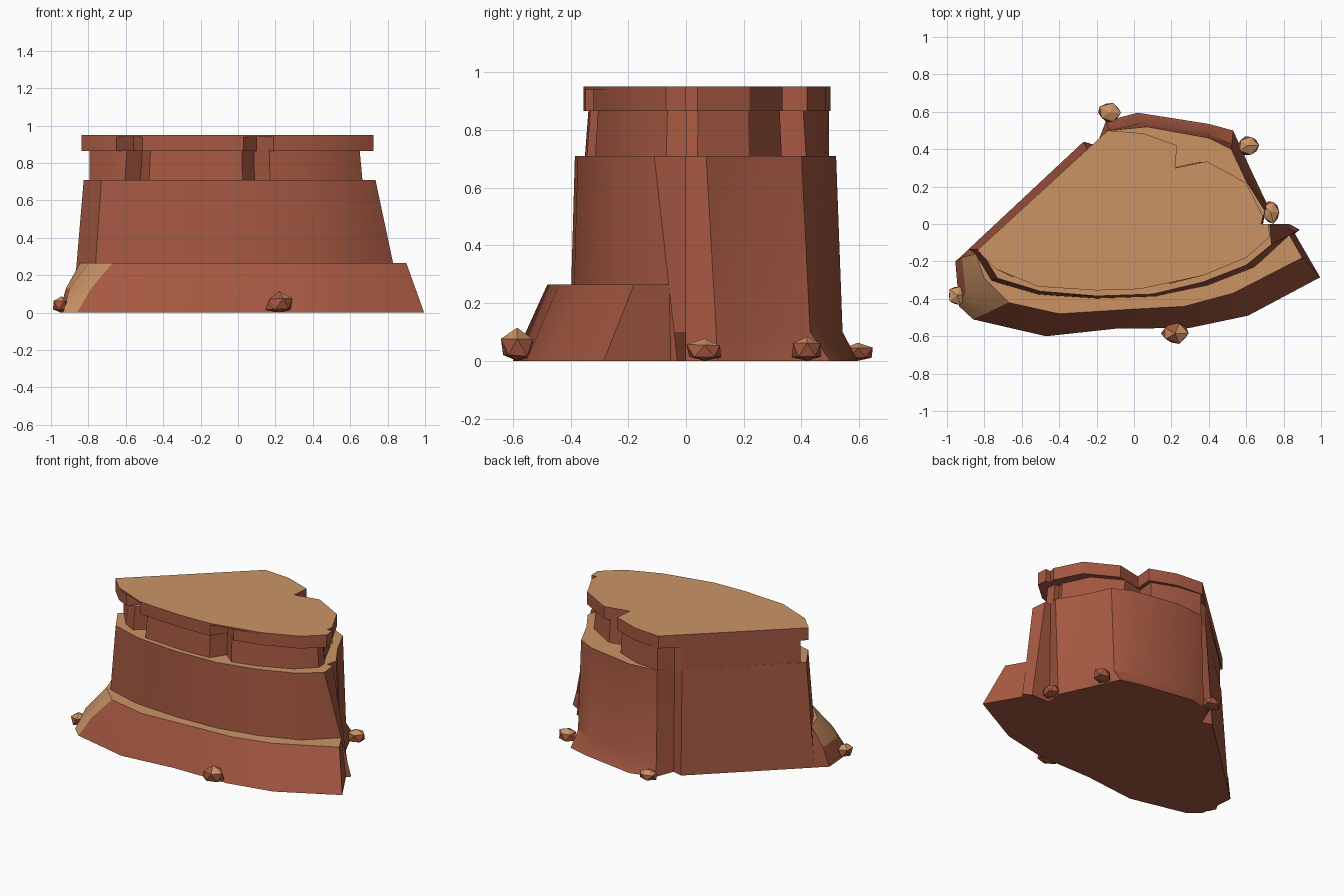
import bpy, bmesh, random, math
from mathutils import Vector

if "Cube" in bpy.data.objects:
    bpy.data.objects.remove(bpy.data.objects["Cube"])

random.seed(4)


def material(name, rgb):
    m = bpy.data.materials.new(name)
    m.diffuse_color = (*rgb, 1)
    m.use_nodes = True
    m.node_tree.nodes["Principled BSDF"].inputs["Base Color"].default_value = m.diffuse_color
    return m


RED = material("red rock", (0.38, 0.098, 0.053))
TAN = material("tan sand top", (0.60, 0.295, 0.13))


def finish(name, bm, tan_limit):
    """Make an object; faces pointing up more than tan_limit become tan."""
    bmesh.ops.recalc_face_normals(bm, faces=bm.faces)
    bm.normal_update()
    for f in bm.faces:
        f.material_index = 1 if f.normal.z > tan_limit else 0
    me = bpy.data.meshes.new(name)
    bm.to_mesh(me)
    bm.free()
    me.materials.append(RED)
    me.materials.append(TAN)
    ob = bpy.data.objects.new(name, me)
    bpy.context.collection.objects.link(ob)
    return ob


def loft(name, rings, tan_limit=0.9):
    """Closed solid through (outline, height) rings of equal point count."""
    bm = bmesh.new()
    vs = [[bm.verts.new((x, y, z)) for x, y in pts] for pts, z in rings]
    n = len(vs[0])
    for a, b in zip(vs, vs[1:]):
        for i in range(n):
            j = (i + 1) % n
            bm.faces.new((a[i], a[j], b[j], b[i]))
    bm.faces.new(vs[0][::-1])
    bm.faces.new(vs[-1])
    ob = finish(name, bm, tan_limit)
    bpy.ops.object.select_all(action='DESELECT')
    ob.select_set(True)
    bpy.context.view_layer.objects.active = ob
    bpy.ops.object.shade_smooth_by_angle(angle=math.radians(28))
    return ob


def scaled(pts, sx, sy, cx=-0.06, cy=0.07):
    return [(cx + (x - cx) * sx, cy + (y - cy) * sy) for x, y in pts]


def blend(a, b, t):
    return (a[0] + (b[0] - a[0]) * t, a[1] + (b[1] - a[1]) * t)


# Main cliff body, with vertical grooves on the right and back left
body_top = [(-.825, -.135), (-.73, -.29), (-.5, -.36), (-.2, -.385),
            (.1, -.375), (.37, -.31), (.6, -.22), (.735, -.11), (.725, 0),
            (.68, 0), (.70, .07), (.6, .23), (.52, .40), (.4, .46),
            (.07, .52), (-.13, .50), (-.2, .41), (-.25, .40)]
body_base = [(-.885, -.135), (-.78, -.31), (-.52, -.385), (-.2, -.405),
             (.12, -.395), (.4, -.34), (.66, -.24), (.885, -.03), (.83, 0),
             (.69, 0), (.71, .11), (.62, .3), (.53, .50), (.4, .535),
             (.02, .595), (-.15, .55), (-.2, .42), (-.27, .44)]
body_mid = [blend(a, b, 0.7 if 11 <= i <= 15 else 0.14)
            for i, (a, b) in enumerate(zip(body_base, body_top))]
loft("cliff_body", [(body_base, 0), (body_mid, 0.1), (body_top, 0.71)])

# Front skirt ledge with a chipped, bulging left end
skirt_base = [(-.955, -.20), (-.935, -.44), (-.86, -.51), (-.47, -.60),
              (-.1, -.56), (.3, -.555), (.61, -.49), (.995, -.285),
              (.83, 0), (.3, -.1), (-.85, -.105)]
skirt_top = [(-.845, -.16), (-.80, -.29), (-.67, -.42), (-.4, -.48),
             (0, -.455), (.27, -.44), (.53, -.37), (.9, -.18),
             (.82, -.04), (.3, -.1), (-.80, -.105)]
skirt_mid = [blend(a, b, 0.49) for a, b in zip(skirt_base, skirt_top)]
skirt_mid[:3] = [(-.92, -.18), (-.90, -.37), (-.785, -.475)]
loft("front_skirt", [(skirt_base, 0), (skirt_mid, .13), (skirt_top, .265)],
     0.5)

# Cap outline pieces: the front notches are left out of the thin lid
left_notch = [(-.65, -.285), (-.56, -.21), (-.51, -.335)]
front_notch = [(.03, -.348), (.10, -.25), (.19, -.32)]


def cap_outline(front_notches):
    pts = [(-.838, -.14), (-.74, -.24)]
    pts += left_notch if front_notches else [(-.51, -.335)]
    pts += [(-.2, -.355)]
    pts += front_notch if front_notches else [(.03, -.348)]
    pts += [(.37, -.275), (.6, -.18), (.725, -.07), (.72, 0), (.68, 0),
            (.69, .04), (.6, .22), (.39, .335), (.22, .30), (.23, .42),
            (.05, .485), (-.14, .50)]
    return pts


notched = cap_outline(True)
lid = cap_outline(False)
# The tier runs flush with the long back-left wall and keeps its groove
flush = [(-.13, .495), (-.2, .41), (-.25, .40), (-.795, -.11)]
loft("upper_tier", [(scaled(notched[1:-1], .925, .99) + flush, .70),
                    (scaled(notched[1:-1], .905, .96) + flush, .87)])
loft("cap_rim", [(notched, .865), (notched, .94)], 2)
loft("cap_lid", [(lid, .94), (lid, .95)])


# Loose boulders around the foot
def boulder(name, x, y, rx, ry, h):
    bm = bmesh.new()
    bmesh.ops.create_icosphere(bm, subdivisions=1, radius=1)
    for v in bm.verts:
        v.co *= random.uniform(0.9, 1.15)
        v.co = Vector((x + v.co.x * rx, y + v.co.y * ry,
                       max(0.0, h * (0.42 + 0.56 * v.co.z))))
    finish(name, bm, 0.75)


for i, args in enumerate([(-.945, -.38, .052, .055, .09),
                          (.22, -.585, .075, .06, .11),
                          (-.13, .595, .065, .055, .065),
                          (.61, .42, .06, .055, .09),
                          (.73, .065, .05, .065, .08)]):
    boulder(f"boulder_{i + 1}", *args)
